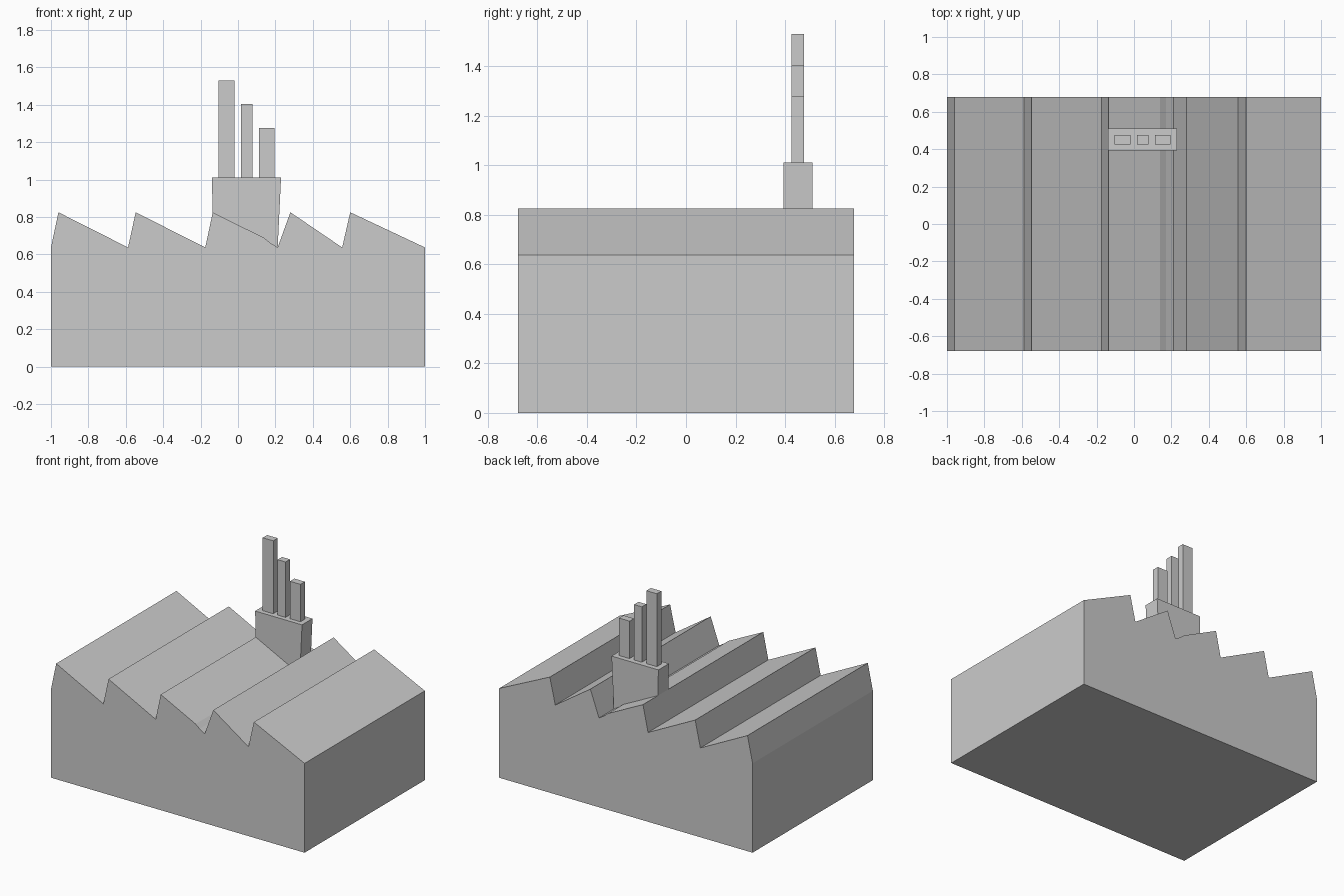
import bpy, bmesh

if "Cube" in bpy.data.objects:
    bpy.data.objects.remove(bpy.data.objects["Cube"])


def extrude_profile(name, points, y0, y1):
    """Extrude an x/z outline along y into a closed solid."""
    bm = bmesh.new()
    face = bm.faces.new([bm.verts.new((x, y0, z)) for x, z in points])
    ext = bmesh.ops.extrude_face_region(bm, geom=[face])
    for v in ext["geom"]:
        if isinstance(v, bmesh.types.BMVert):
            v.co.y = y1
    bmesh.ops.recalc_face_normals(bm, faces=bm.faces)
    mesh = bpy.data.meshes.new(name)
    bm.to_mesh(mesh)
    bm.free()
    obj = bpy.data.objects.new(name, mesh)
    bpy.context.collection.objects.link(obj)
    return obj


LOW, HIGH = 0.637, 0.825

# Factory hall with a sawtooth roof
roof = [(-1, LOW), (-0.96, HIGH), (-0.588, LOW), (-0.547, HIGH),
        (-0.175, LOW), (-0.135, HIGH), (0.14, 0.688), (0.172, 0.662),
        (0.212, LOW), (0.28, HIGH), (0.557, LOW), (0.6, HIGH), (1, LOW)]
extrude_profile("factory_hall", [(-1, 0)] + roof + [(1, 0)], -0.678, 0.678)

# Tapered chimney plinth, its underside seated just below the roof slope
seat = [(x, z - 0.004) for x, z in roof[5:9]]
extrude_profile("chimney_plinth", [(-0.14, 1.01)] + seat + [(0.23, 1.01)], 0.393, 0.511)

# Three stepped chimneys
for i, (x0, x1, top) in enumerate([(-0.103, -0.02, 1.53),
                                   (0.015, 0.077, 1.405),
                                   (0.112, 0.195, 1.277)]):
    extrude_profile(f"chimney_{i + 1}",
                    [(x0, 1.005), (x0, top), (x1, top), (x1, 1.005)], 0.426, 0.476)
